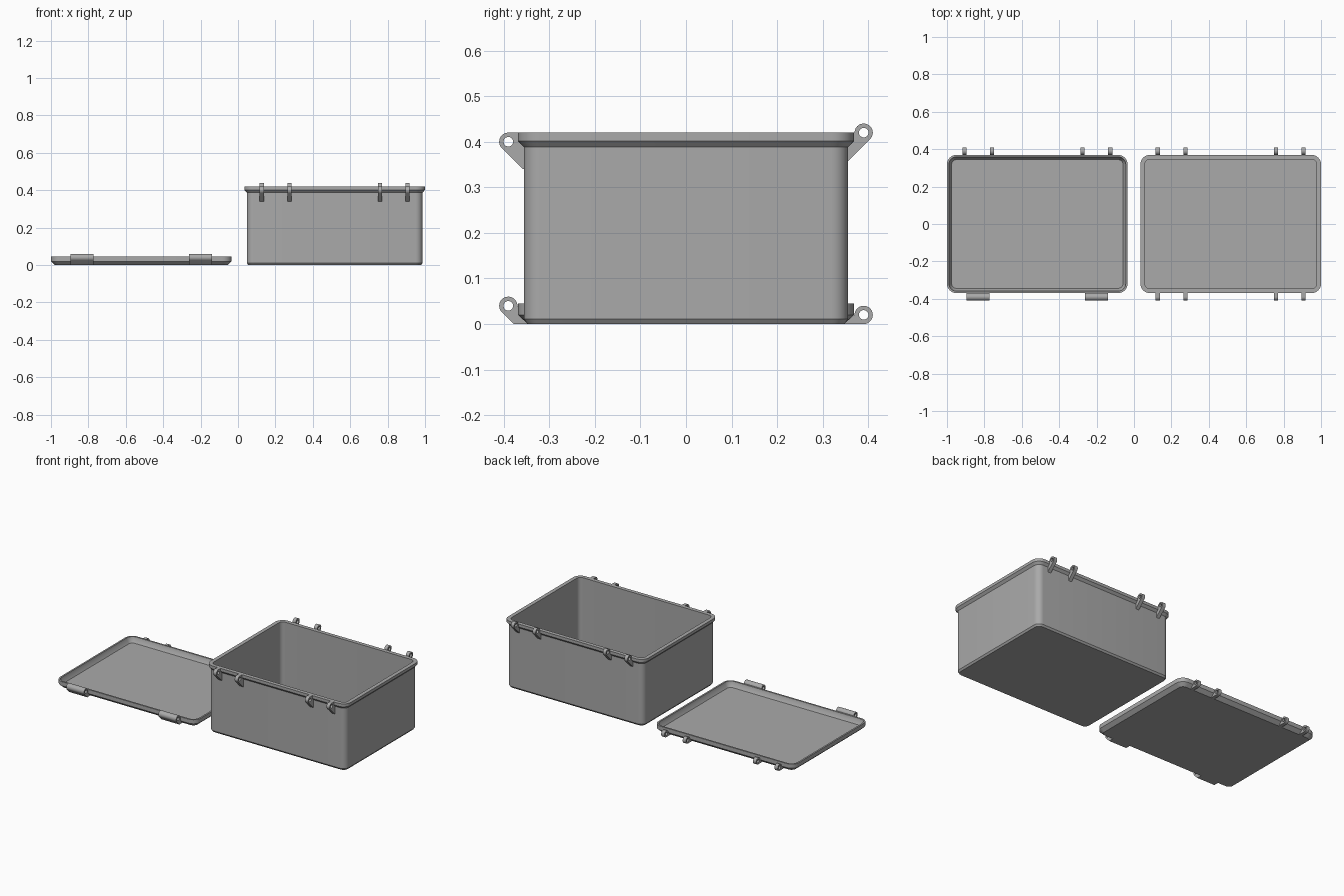
import bpy, bmesh, math
from mathutils import Matrix

cube = bpy.data.objects.get("Cube")
if cube:
    bpy.data.objects.remove(cube)

grey = bpy.data.materials.new("plain grey")
grey.use_nodes = True
COLOUR = (0.4, 0.4, 0.4, 1)
grey.diffuse_color = COLOUR
grey.node_tree.nodes["Principled BSDF"].inputs["Base Color"].default_value = COLOUR

HALF_X, HALF_Y, CORNER = 0.483, 0.369, 0.05
BOX_X, LID_X = 0.517, -0.517


def finish(mesh, name, matrix):
    mesh.materials.clear()
    mesh.materials.append(grey)
    obj = bpy.data.objects.new(name, mesh)
    obj.matrix_world = matrix
    bpy.context.collection.objects.link(obj)
    bpy.ops.object.select_all(action="DESELECT")
    obj.select_set(True)
    bpy.context.view_layer.objects.active = obj
    bpy.ops.object.shade_smooth_by_angle(angle=math.radians(28))
    return obj


def rounded_loop(bm, inset, z, steps=8):
    r = max(CORNER - inset, 0.012)
    cx, cy = HALF_X - inset - r, HALF_Y - inset - r
    verts = []
    for q, (sx, sy) in enumerate([(1, 1), (-1, 1), (-1, -1), (1, -1)]):
        for i in range(steps + 1):
            a = math.pi / 2 * (q + i / steps)
            verts.append(bm.verts.new((sx * cx + r * math.cos(a),
                                       sy * cy + r * math.sin(a), z)))
    return verts


def shell(name, x, profile):
    """Tray lofted through rounded rectangles, from underside to inner floor."""
    bm = bmesh.new()
    loops = [rounded_loop(bm, inset, z) for inset, z in profile]
    for low, high in zip(loops, loops[1:]):
        n = len(low)
        for i in range(n):
            j = (i + 1) % n
            bm.faces.new((low[i], low[j], high[j], high[i]))
    bm.faces.new(loops[0][::-1])
    bm.faces.new(loops[-1])
    bmesh.ops.recalc_face_normals(bm, faces=bm.faces)
    mesh = bpy.data.meshes.new(name)
    bm.to_mesh(mesh)
    bm.free()
    return finish(mesh, name, Matrix.Translation((x, 0, 0)))


def lug(name, x, width, centre, arc, tail):
    """Pierced eyelet: an arc about the pin hole, closed by tail points."""
    def ring(radius, start, end, steps):
        angles = [math.radians(start + (end - start) * i / steps) for i in range(steps + 1)]
        return [(centre[0] + radius * math.cos(a), centre[1] + radius * math.sin(a))
                for a in angles]
    curve = bpy.data.curves.new(name, "CURVE")
    curve.dimensions = "2D"
    curve.fill_mode = "BOTH"
    curve.extrude = width / 2
    for points in (ring(0.02, *arc, 24) + tail, ring(0.0105, 0, 360, 24)[:-1]):
        spline = curve.splines.new("POLY")
        spline.points.add(len(points) - 1)
        for p, (y, z) in zip(spline.points, points):
            p.co = (y, z, 0, 1)
        spline.use_cyclic_u = True
    helper = bpy.data.objects.new(name + "_outline", curve)
    mesh = bpy.data.meshes.new_from_object(helper)
    bpy.data.objects.remove(helper)
    # Stand the outline up in the side plane
    turn = Matrix(((0, 0, 1, x), (1, 0, 0, 0), (0, 1, 0, 0), (0, 0, 0, 1)))
    return finish(mesh, name, turn)


# Deep box with flared rim
shell("box", BOX_X, [(0.021, 0), (0.013, 0.011), (0.013, 0.388), (0, 0.402),
                     (0, 0.42), (0.024, 0.42), (0.024, 0.015)])

# Shallow lid lying open side up
shell("lid", LID_X, [(0.022, 0), (0, 0.02), (0, 0.045), (0.01, 0.045),
                     (0.013, 0.03), (0.025, 0.012)])

# Narrow lugs: front and back of the box, back of the lid
for n, offset in enumerate((-0.39, -0.242, 0.242, 0.39), 1):
    lug(f"box_latch_lug_{n}", BOX_X + offset, 0.022, (-0.39, 0.40), (90, 225),
        [(-0.358, 0.34), (-0.352, 0.342), (-0.352, 0.42)])
    lug(f"box_hinge_lug_{n}", BOX_X + offset, 0.022, (0.39, 0.42), (-45, 180),
        [(0.352, 0.418), (0.352, 0.354)])
    lug(f"lid_hinge_lug_{n}", LID_X + offset, 0.022, (0.39, 0.02), (-90, 180),
        [(0.355, 0.02), (0.347, 0)])

# Wide barrels on the front of the lid
for n, offset in enumerate((-0.317, 0.317), 1):
    lug(f"lid_latch_barrel_{n}", LID_X + offset, 0.122, (-0.39, 0.04), (0, 225),
        [(-0.378, 0), (-0.347, 0), (-0.352, 0.014), (-0.364, 0.04)][::1])
